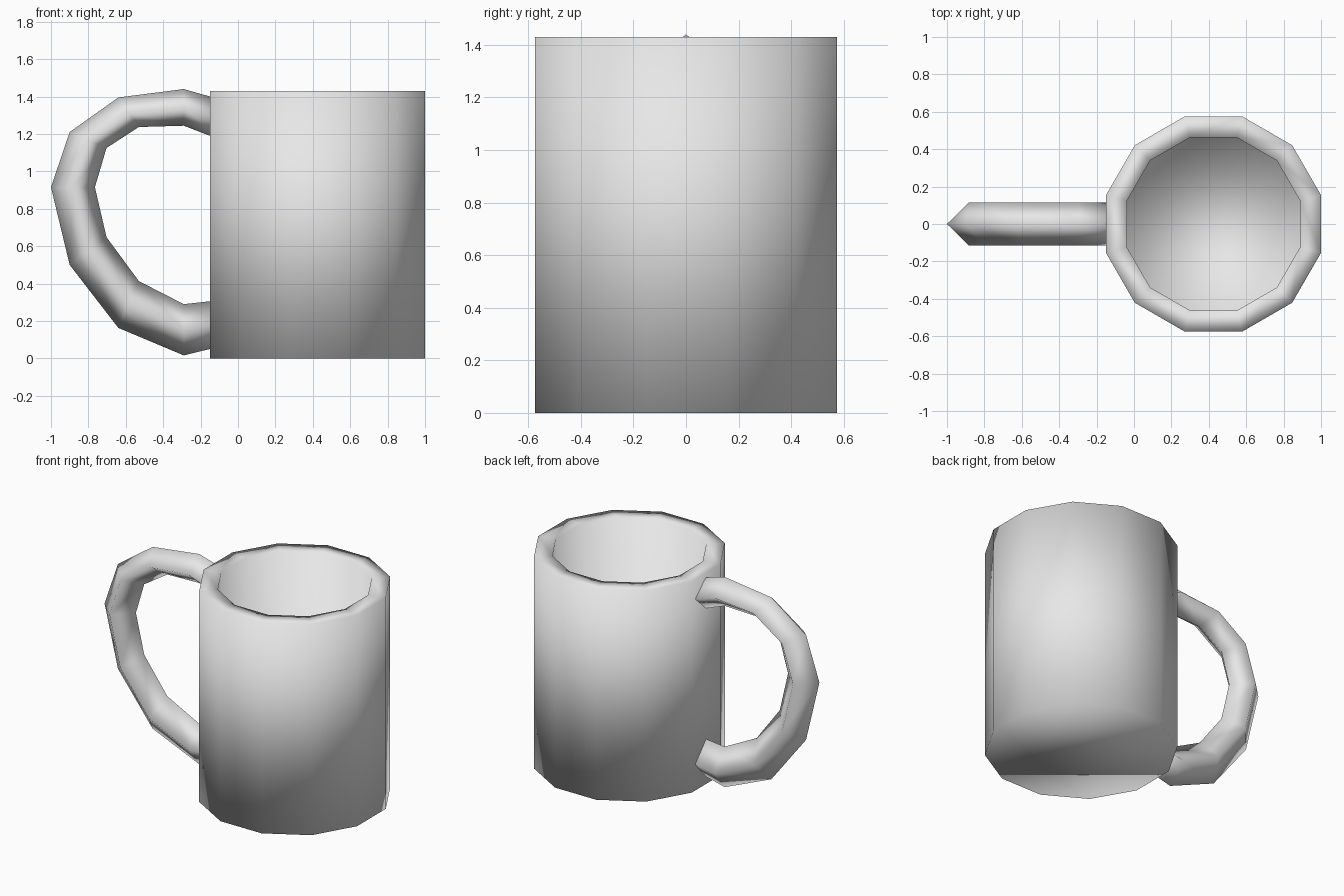
import bpy, bmesh, math

cube = bpy.data.objects.get("Cube")
if cube:
    bpy.data.objects.remove(cube)

# Single light grey glaze
glaze = bpy.data.materials.new("light_grey")
glaze.use_nodes = True
grey = (0.8, 0.8, 0.8, 1)
glaze.diffuse_color = grey
glaze.node_tree.nodes["Principled BSDF"].inputs["Base Color"].default_value = grey


def loft(name, rings):
    """Skin closed rings of equal size, cap both ends and shade smooth."""
    bm = bmesh.new()
    loops = [[bm.verts.new(p) for p in ring] for ring in rings]
    for a, b in zip(loops, loops[1:]):
        n = len(a)
        for i in range(n):
            j = (i + 1) % n
            bm.faces.new((a[i], a[j], b[j], b[i]))
    bm.faces.new(loops[0])
    bm.faces.new(loops[-1])
    bmesh.ops.recalc_face_normals(bm, faces=bm.faces)
    for f in bm.faces:
        f.smooth = True
    mesh = bpy.data.meshes.new(name)
    bm.to_mesh(mesh)
    bm.free()
    mesh.materials.append(glaze)
    obj = bpy.data.objects.new(name, mesh)
    bpy.context.collection.objects.link(obj)
    return obj


def polygon(apothem, z, sides=12, cx=0.425):
    """Level ring with flat sides facing the x and y axes."""
    r = apothem / math.cos(math.pi / sides)
    angles = [math.tau * (i + 0.5) / sides for i in range(sides)]
    return [(cx + r * math.cos(a), r * math.sin(a), z) for a in angles]


# Cup: outer wall, flat rim, inner wall and floor
OUTER, INNER, TOP, FLOOR = 0.575, 0.463, 1.43, 0.11
loft("cup", [polygon(OUTER, 0), polygon(OUTER, TOP),
             polygon(INNER, TOP), polygon(INNER, FLOOR)])

# Handle: diamond section swept between an outer and an inner path (x, z)
outer_path = [(-0.09, 1.383), (-0.29, 1.44), (-0.64, 1.395), (-0.9, 1.21), (-1, 0.915),
              (-0.9, 0.5), (-0.64, 0.163), (-0.29, 0.016), (-0.09, 0.065)]
inner_path = [(-0.09, 1.167), (-0.29, 1.244), (-0.53, 1.237), (-0.703, 1.125), (-0.765, 0.915),
              (-0.703, 0.648), (-0.53, 0.413), (-0.29, 0.29), (-0.09, 0.312)]
HALF_WIDTH = 0.115
sections = []
for (ox, oz), (ix, iz) in zip(outer_path, inner_path):
    mx, mz = (ox + ix) / 2, (oz + iz) / 2
    sections.append([(ox, 0, oz), (mx, HALF_WIDTH, mz), (ix, 0, iz), (mx, -HALF_WIDTH, mz)])
loft("handle", sections)
